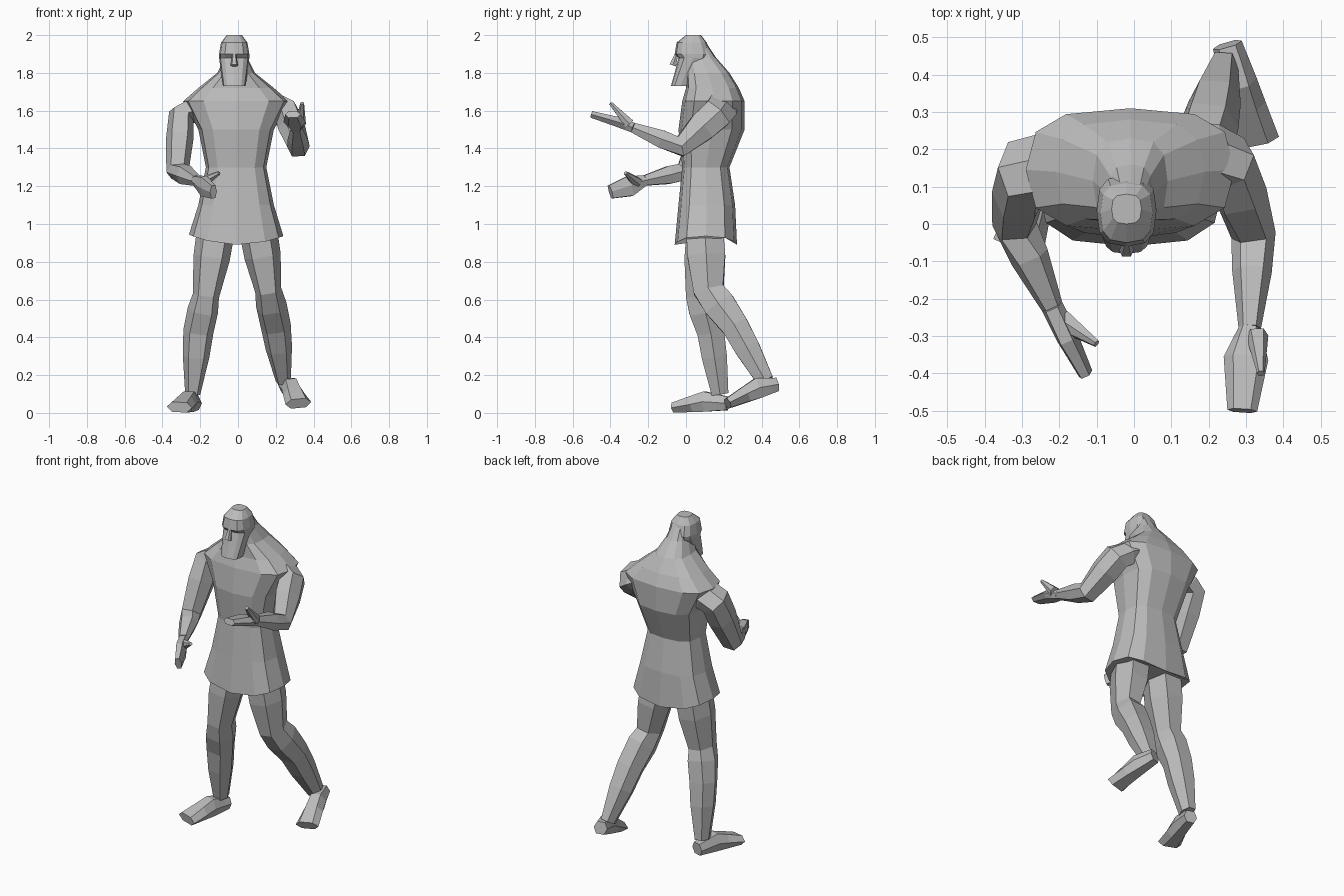
import bpy
import bmesh
from math import cos, sin, copysign, pi
from mathutils import Vector

default_cube = bpy.data.objects.get("Cube")
if default_cube:
    bpy.data.objects.remove(default_cube, do_unlink=True)

# One plain grey for the whole figure
grey = bpy.data.materials.new("plain grey")
grey.use_nodes = True
grey.diffuse_color = (.5, .5, .5, 1)
shader = next(node for node in grey.node_tree.nodes if node.type == "BSDF_PRINCIPLED")
shader.inputs["Base Color"].default_value = grey.diffuse_color


def skin(name, loops):
    """Join equal loops of points into one closed flat-faced part."""
    bm = bmesh.new()
    loops = [[bm.verts.new(point) for point in loop] for loop in loops]
    for low, high in zip(loops, loops[1:]):
        for k in range(len(low)):
            bm.faces.new((low[k - 1], low[k], high[k], high[k - 1]))
    bm.faces.new(loops[0])
    bm.faces.new(loops[-1])
    bmesh.ops.recalc_face_normals(bm, faces=bm.faces)
    mesh = bpy.data.meshes.new(name)
    bm.to_mesh(mesh)
    bm.free()
    mesh.materials.append(grey)
    part = bpy.data.objects.new(name, mesh)
    bpy.context.scene.collection.objects.link(part)
    return part


def outline(centre, across, deep, sides, squareness):
    """Rounded polygon spanned by two half-axis vectors."""
    points = []
    for k in range(sides):
        angle = 2 * pi * k / sides
        u, v = (copysign(abs(f) ** squareness, f) for f in (cos(angle), sin(angle)))
        points.append(centre + across * u + deep * v)
    return points


def stack(name, middle, levels):
    """Upright part from levels of height, half width, front and back."""
    loops = []
    for height, half_width, front, back in levels:
        centre = Vector((middle, (front + back) / 2, height))
        across = Vector((half_width, 0, 0))
        deep = Vector((0, (back - front) / 2, 0))
        loops.append(outline(centre, across, deep, 12, .7))
    return skin(name, loops)


def limb(name, joints, widths, depths, bulge=1):
    """Tube through the joints, with a muscle bulge between each pair."""
    joints = [Vector(joint) for joint in joints]
    sizes = [Vector(size) for size in zip(widths, depths)]
    centres, girths = joints[:1], sizes[:1]
    for start, end, size, next_size in zip(joints, joints[1:], sizes, sizes[1:]):
        centres += [start.lerp(end, .4), end]
        girths += [size.lerp(next_size, .4) * bulge, next_size]
    loops = []
    for i, (centre, girth) in enumerate(zip(centres, girths)):
        ahead = centres[min(i + 1, len(centres) - 1)]
        along = (ahead - centres[max(i - 1, 0)]).normalized()
        deep = along.cross(Vector((1, 0, 0))).normalized()
        across = deep.cross(along)
        loops.append(outline(centre, across * girth.x, deep * girth.y, 6, .8))
    return skin(name, loops)


# Tunic: flared skirt, narrow waist, broad chest and sloping neck muscles
tunic = stack("tunic", -.01, [
    (.89, .25, -.06, .27),
    (1.1, .2, -.04, .26),
    (1.3, .16, -.02, .23),
    (1.5, .2, -.04, .31),
    (1.65, .28, -.02, .31),
    (1.72, .2, 0, .28),
    (1.8, .1, 0, .23),
    (1.88, .06, 0, .16),
    (1.97, .04, 0, .1),
])
# The hem rises toward the hips
for vertex in tunic.data.vertices:
    if vertex.co.z < 1:
        vertex.co.z += .8 * vertex.co.x ** 2

# Head with a long beard, brow ledge and nose
face_middle = -.02
stack("head_and_beard", face_middle, [
    (1.73, .06, -.08, .02),
    (1.8, .07, -.06, .06),
    (1.88, .08, -.04, .12),
    (1.9, .08, -.06, .13),
    (1.96, .07, -.05, .11),
    (2, .04, 0, .08),
])
bridge = (face_middle, -.05, 1.9)
tip = (face_middle, -.07, 1.84)
limb("nose", [bridge, tip], (.01, .02), (.01, .02))

# Limbs share their girths; only the joints differ in the two poses
poses = {
    "right": {
        "arm": [(-.2, .16, 1.62), (-.3, .14, 1.57), (-.32, 0, 1.28), (-.22, -.22, 1.23)],
        "leg": [(-.12, .1, .95), (-.17, .08, .62), (-.21, .13, .43), (-.24, .18, .1)],
        "foot": [(-.23, .22, .05), (-.26, .1, .06), (-.31, -.06, .03)],
        "fingers": [(-.18, -.3, 1.2), (-.13, -.4, 1.17)],
        "thumb": [(-.19, -.26, 1.22), (-.1, -.32, 1.27)],
    },
    "left": {
        "arm": [(.17, .2, 1.63), (.26, .16, 1.58), (.32, -.03, 1.41), (.31, -.28, 1.51)],
        "leg": [(.11, .1, .95), (.16, .12, .65), (.2, .26, .46), (.24, .42, .17)],
        "foot": [(.25, .48, .15), (.28, .38, .13), (.32, .22, .05)],
        "fingers": [(.3, -.36, 1.54), (.29, -.5, 1.58)],
        "thumb": [(.33, -.3, 1.53), (.34, -.4, 1.64)],
    },
}
# Right hand is held on edge, left hand lies palm up
hand_narrow, hand_broad = (.03, .03, .02), (.03, .06, .04)
hand_shapes = {
    "right": (hand_narrow, hand_broad),
    "left": (hand_broad, hand_narrow),
}
for side, pose in poses.items():
    limb(side + "_arm", pose["arm"], (.05, .07, .06, .03), (.08, .09, .06, .03), bulge=1.1)
    limb(side + "_leg", pose["leg"], (.1, .07, .08, .04), (.11, .09, .08, .05), bulge=1.1)
    limb(side + "_foot", pose["foot"], (.04, .05, .07), (.04, .06, .03))
    wrist = pose["arm"][-1]
    limb(side + "_hand", [wrist] + pose["fingers"], *hand_shapes[side])
    limb(side + "_thumb", pose["thumb"], (.03, .01), (.03, .01))
